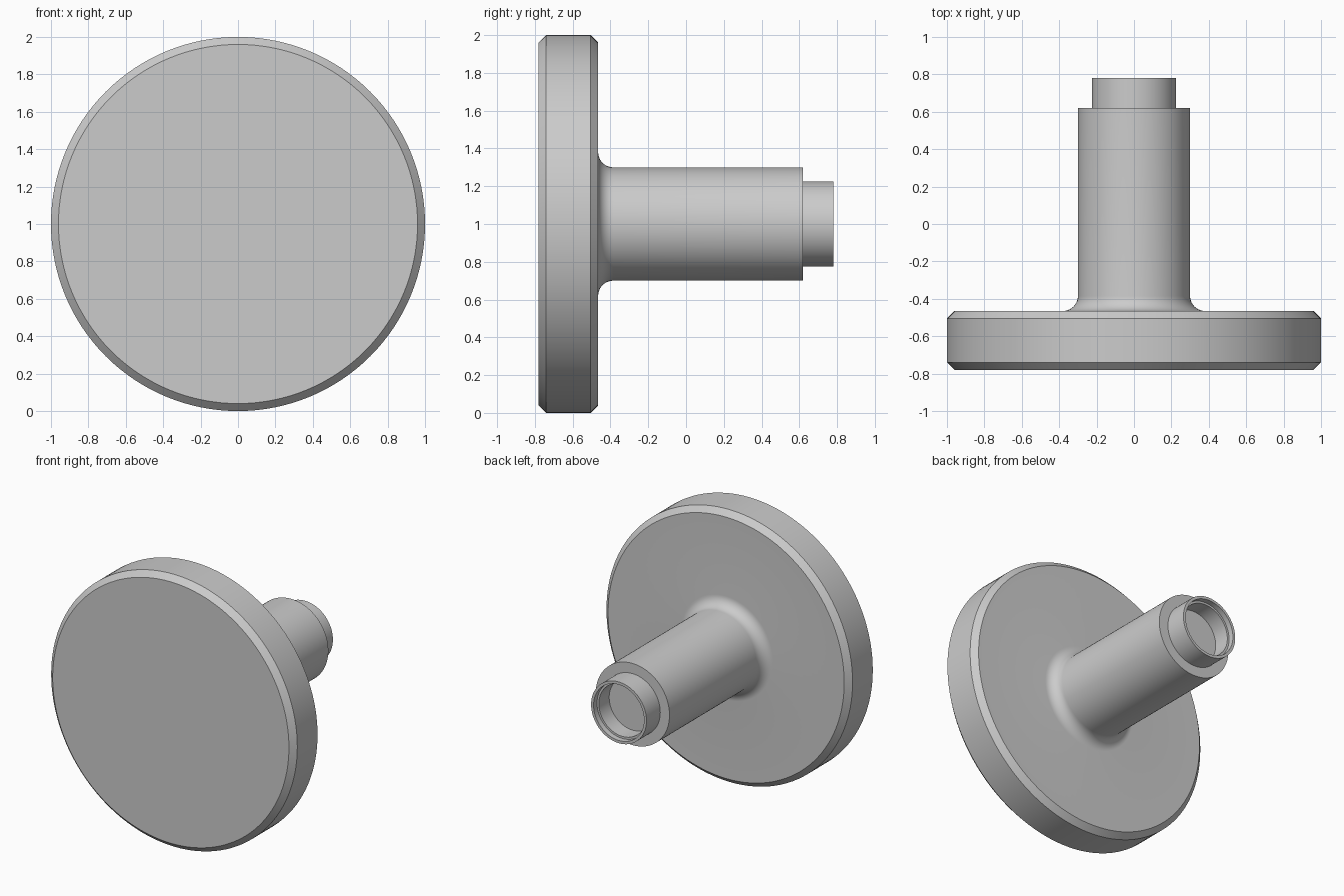
import bpy
import math
from mathutils import Matrix

SEGMENTS = 128
CENTRE_Z = 1.0

old = bpy.data.objects.get("Cube")
if old:
    bpy.data.objects.remove(old, do_unlink=True)


def make_material(name, colour):
    mat = bpy.data.materials.new(name)
    mat.use_nodes = True
    mat.diffuse_color = colour
    mat.node_tree.nodes["Principled BSDF"].inputs["Base Color"].default_value = colour
    return mat


def lathe(name, profile, material):
    """Turn (radius, y) points about the y axis; points at radius 0 become caps."""
    verts, rings, faces = [], [], []
    for radius, y in profile:
        start = len(verts)
        count = SEGMENTS if radius > 0 else 1
        for i in range(count):
            a = math.tau * i / SEGMENTS
            verts.append((radius * math.sin(a), y, CENTRE_Z + radius * math.cos(a)))
        rings.append(range(start, start + count))
    for a, b in zip(rings, rings[1:]):
        if len(a) == 1:
            faces.append(list(b))
        elif len(b) == 1:
            faces.append(list(reversed(a)))
        else:
            for i in range(SEGMENTS):
                j = (i + 1) % SEGMENTS
                faces.append((a[i], a[j], b[j], b[i]))
    # Cap centres are covered by single flat faces
    mesh = bpy.data.meshes.new(name)
    mesh.from_pydata(verts, [], faces)
    mesh.materials.append(material)
    obj = bpy.data.objects.new(name, mesh)
    bpy.context.collection.objects.link(obj)
    tidy(mesh)
    bpy.ops.object.select_all(action="DESELECT")
    obj.select_set(True)
    bpy.context.view_layer.objects.active = obj
    bpy.ops.object.shade_smooth_by_angle(angle=math.radians(30))
    return obj


def tidy(mesh):
    import bmesh
    bm = bmesh.new()
    bm.from_mesh(mesh)
    bmesh.ops.delete(bm, geom=[v for v in bm.verts if not v.link_faces], context="VERTS")
    bmesh.ops.recalc_face_normals(bm, faces=bm.faces)
    bm.to_mesh(mesh)
    bm.free()


grey = make_material("plain grey", (0.6, 0.6, 0.6, 1.0))

# Disc head with chamfered rims
FRONT, BACK, CHAMFER = -0.78, -0.465, 0.04
head = [(0, FRONT), (1 - CHAMFER, FRONT), (1, FRONT + CHAMFER),
        (1, BACK - CHAMFER), (1 - CHAMFER, BACK)]

# Concave fillet from the head into the shaft
SHAFT, FILLET, STEPS = 0.3, 0.08, 10
fillet = []
for i in range(STEPS + 1):
    a = math.pi / 2 * i / STEPS
    fillet.append((SHAFT + FILLET * (1 - math.sin(a)),
                   BACK + FILLET * (1 - math.cos(a))))

# Shaft shoulder, thin-walled spigot and stepped blind bore
SHOULDER, END = 0.62, 0.78
spigot = [(SHAFT, SHOULDER), (0.225, SHOULDER), (0.225, END),
          (0.205, END), (0.205, 0.74), (0.19, 0.74), (0.19, 0.62), (0, 0.62)]

lathe("flanged_shaft", head + fillet + spigot, grey)
